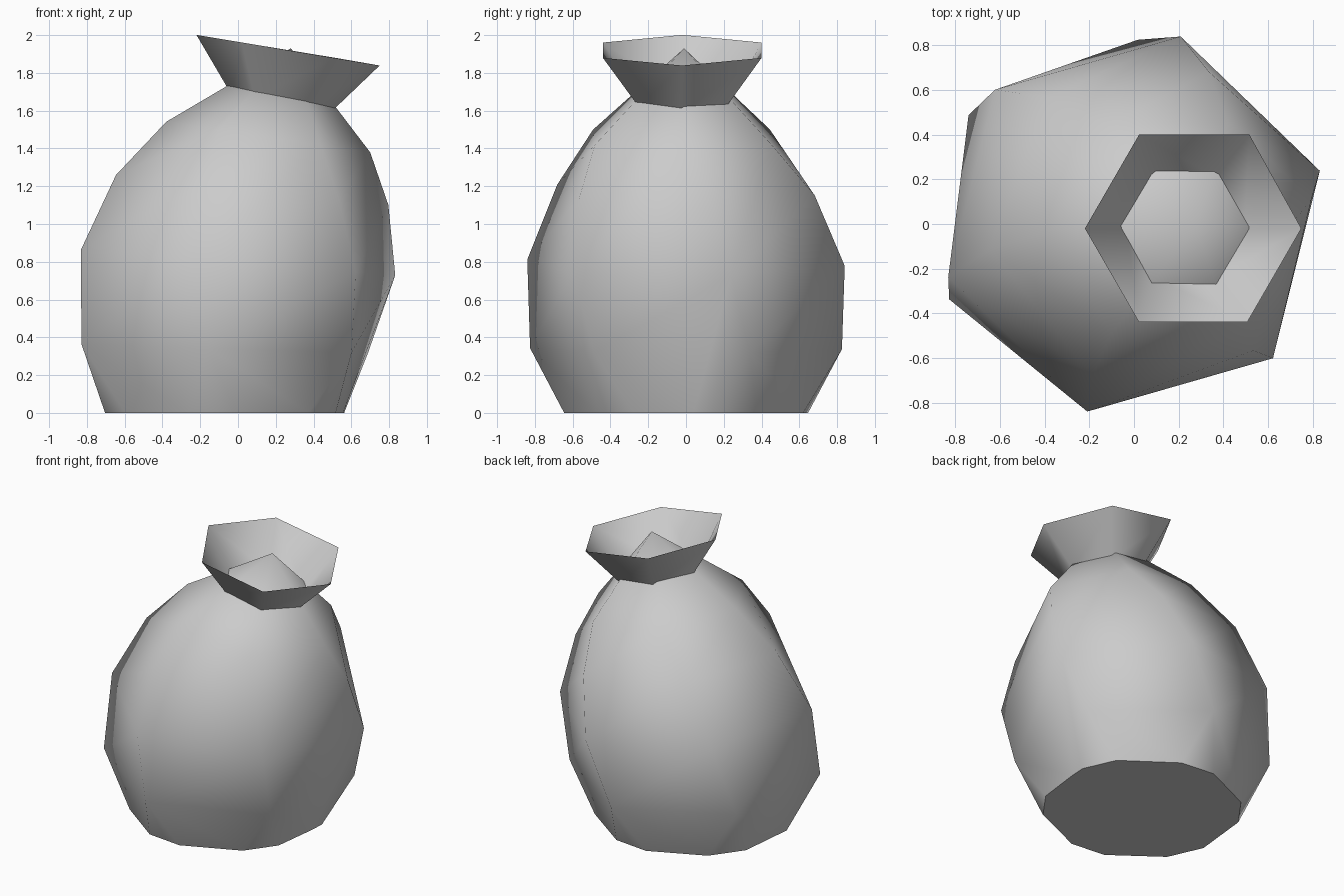
import bpy, bmesh
from math import cos, sin, radians
from mathutils import Vector

if "Cube" in bpy.data.objects:
    bpy.data.objects.remove(bpy.data.objects["Cube"])

cloth = bpy.data.materials.new("grey_cloth")
cloth.use_nodes = True
GREY = (0.6, 0.6, 0.6, 1)
cloth.diffuse_color = GREY
cloth.node_tree.nodes["Principled BSDF"].inputs["Base Color"].default_value = GREY


def hex_ring(bm, cx, cy, z, radius, phase, slope):
    """Six points around a centre, sloping down towards +x."""
    ring = []
    for i in range(6):
        a = radians(phase + 60 * i)
        dx, dy = radius * cos(a), radius * sin(a)
        ring.append(bm.verts.new((cx + dx, cy + dy, z - slope * dx)))
    return ring


def finish(bm, name):
    mesh = bpy.data.meshes.new(name)
    bm.to_mesh(mesh)
    bm.free()
    mesh.materials.append(cloth)
    obj = bpy.data.objects.new(name, mesh)
    bpy.context.collection.objects.link(obj)
    return obj


# Sack body: leaning, twisting six-sided rings closed by a peak, cut flat below
body = bmesh.new()
for ring in (
    (-0.08, 0, -0.34, 0.51, 54, 0),
    (-0.07, 0, 0.34, 0.83, 24, 0.03),
    (0, 0, 0.795, 0.866, 16, 0.08),
    (0.075, 0, 1.18, 0.73, 9, 0.11),
    (0.16, -0.02, 1.46, 0.54, 1, 0.15),
):
    hex_ring(body, *ring)
body.verts.new((0.28, -0.01, 1.93))
bmesh.ops.convex_hull(body, input=body.verts[:])
cut = bmesh.ops.bisect_plane(
    body, geom=body.verts[:] + body.edges[:] + body.faces[:],
    plane_co=(0, 0, 0), plane_no=(0, 0, 1), clear_inner=True)
rim = [e for e in cut["geom_cut"] if isinstance(e, bmesh.types.BMEdge)]
bmesh.ops.contextual_create(body, geom=rim)
bmesh.ops.recalc_face_normals(body, faces=body.faces[:])
for f in body.faces:
    f.smooth = f.normal.dot(Vector((0, 0, -1))) < 0.99
finish(body, "sack_body")

# Flared mouth: open six-sided funnel sunk into the top of the body
mouth = bmesh.new()
low = hex_ring(mouth, 0.23, -0.015, 1.64, 0.265, -2, 0.17)
top = hex_ring(mouth, 0.265, -0.02, 1.92, 0.485, 0, 0.167)
top[1].co.x += 0.01
for i in range(6):
    j = (i + 1) % 6
    mouth.faces.new((low[i], low[j], top[j], top[i])).smooth = True
finish(mouth, "sack_mouth")
